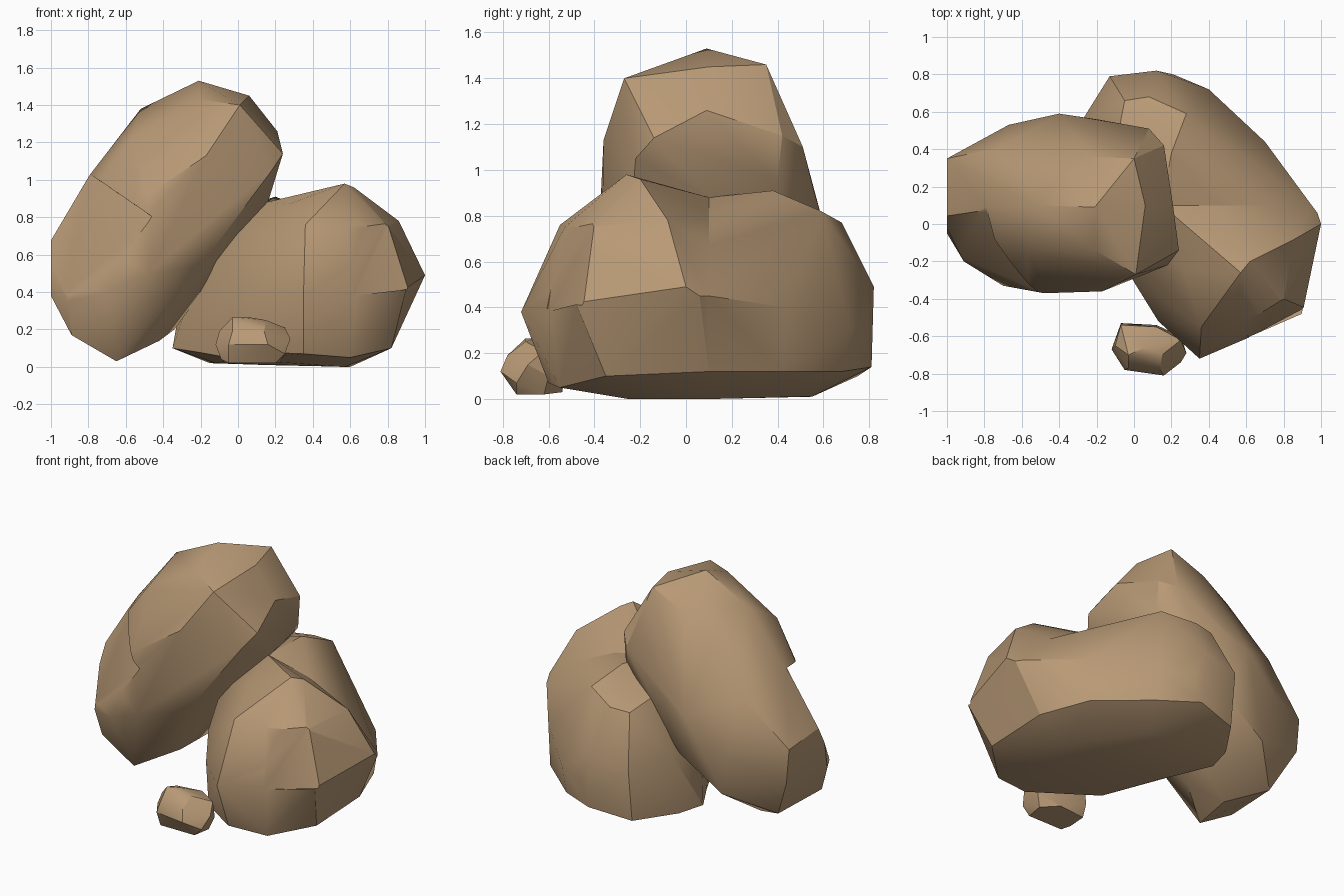
import bpy, bmesh, math
from mathutils import Vector

stone = bpy.data.materials.new("tan stone")
stone.diffuse_color = (0.48, 0.32, 0.18, 1)


def add_hull(bm, pts):
    """Wrap a chiselled convex skin round a few corner points."""
    vs = [bm.verts.new(p) for p in pts]
    res = bmesh.ops.convex_hull(bm, input=vs)
    inner = [g for g in res["geom_interior"] if isinstance(g, bmesh.types.BMVert)]
    bmesh.ops.delete(bm, geom=inner, context='VERTS')


def boulder(name, lobes, seam_y=None):
    """One or two hulls; two lobes are welded along the ring at seam_y."""
    bm = bmesh.new()
    for pts in lobes:
        add_hull(bm, pts)
    if seam_y is not None:
        seam = [f for f in bm.faces
                if all(abs(v.co.y - seam_y) < 1e-4 for v in f.verts)]
        bmesh.ops.delete(bm, geom=seam, context='FACES')
        bmesh.ops.remove_doubles(bm, verts=bm.verts[:], dist=1e-4)
    bmesh.ops.recalc_face_normals(bm, faces=bm.faces[:])
    me = bpy.data.meshes.new(name)
    bm.to_mesh(me)
    bm.free()
    me.materials.append(stone)
    ob = bpy.data.objects.new(name, me)
    bpy.context.collection.objects.link(ob)
    return ob


def select(ob):
    bpy.ops.object.select_all(action='DESELECT')
    ob.select_set(True)
    bpy.context.view_layer.objects.active = ob


def chip(ob, quad, centre, depth):
    """Knock a shallow flake off the surface inside the given outline."""
    q = [Vector(p) for p in quad]
    n = (q[1] - q[0]).cross(q[2] - q[0]).normalized()
    if n.dot(q[0] - Vector(centre)) < 0:
        n = -n
    cutter = boulder("chip_cutter", [[p - n * depth for p in q] + [p + n * 0.3 for p in q]])
    cutter.hide_render = True
    mod = ob.modifiers.new("chip", 'BOOLEAN')
    mod.operation = 'DIFFERENCE'
    mod.solver = 'EXACT'
    mod.object = cutter
    select(ob)
    bpy.ops.object.modifier_apply(modifier=mod.name)
    bpy.data.objects.remove(cutter)


def finish(ob):
    select(ob)
    bpy.ops.object.shade_smooth_by_angle(angle=math.radians(28))


# Tall boulder leaning to the right
leaning = boulder("leaning_boulder", [[
    # upper end
    (-.21, .09, 1.53), (-.24, .36, 1.36), (0, .35, 1.46), (.06, .10, 1.45), (.21, .09, 1.26),
    (.24, -.14, 1.14), (.16, .42, 1.15), (.01, -.27, 1.40), (-.21, -.14, 1.43),
    # left flank
    (-.52, .10, 1.38), (-.44, .35, 1.24), (-.79, .09, 1.03), (-.57, -.14, 1.22),
    (-.71, .41, .93), (-1, 0, .68),
    (-1, .35, .65), (-1, -.05, .38), (-.98, .35, .42), (-.89, -.15, .17), (-.85, .25, .15),
    # foot and underside
    (-.65, -.16, .03), (-.62, .10, .05), (-.42, 0, .14), (-.34, .20, .20),
    (.16, .10, .88), (.16, .40, .95), (-.20, -.26, .54), (.18, -.22, 1.05),
    # front and back faces
    (-.17, -.36, 1.13), (-.48, -.37, .92), (-.48, -.37, .50), (-.70, -.33, .40),
    (-.91, -.20, .35), (-.68, -.25, .82),
    (-.40, .59, .80), (-.67, .53, .60), (-.20, .56, .90), (.08, .51, 1.10),
    (-.60, .48, .30), (-.30, .50, .50)]])
chip(leaning, [(-.79, .09, 1.03), (-.44, -.38, .79), (-.68, -.37, .46),
               (-1.0, -.25, .10), (-1.2, .09, .45)], (-.4, .1, .7), -.012)
finish(leaning)

# Broad boulder on the right, two lobes with a saddle between them
ring = [(.95, .1, .45), (.75, .1, .67), (.45, .1, .81), (.15, .1, .88), (-.18, .1, .60),
        (-.22, .1, .08), (-.12, .1, .02), (.60, .1, 0), (.82, .1, .12)]
front = [(.57, -.26, .98), (.62, -.20, .96), (.80, -.42, .75), (.86, -.08, .78),
         (.90, -.48, .42), (1, 0, .49), (.98, .06, .45), (.63, -.60, .40),
         (.57, -.53, .75), (.36, -.55, .76), (.35, -.72, .38), (.35, -.60, .07),
         (.60, -.55, .05), (.82, -.35, .10), (.57, -.25, 0), (.13, -.52, .40),
         (.10, -.45, .08), (0, -.31, .50), (0, -.30, .04), (.27, -.25, .87)]
back = [(.20, .38, .91), (.28, .59, .82), (.08, .68, .77), (-.05, .66, .76),
        (-.13, .79, .45), (.12, .82, .49), (.15, .81, .14), (.21, .80, .30),
        (.40, .72, .30), (.40, .68, .12), (.70, .44, .40), (.70, .42, .12),
        (-.28, .55, .50), (-.35, .32, .10), (-.30, .50, .10), (-.13, .75, .10),
        (.15, .55, .01), (.30, .50, .01), (-.15, .40, .02), (-.10, .40, .82)]
broad = boulder("broad_boulder", [front + ring, ring + back], seam_y=.1)
chip(broad, [(.58, -.57, .76), (.82, -.42, .78), (.95, -.46, .42), (.63, -.63, .39)],
     (.4, 0, .4), .03)
finish(broad)

# Small pebble in front
pebble = boulder("pebble", [[
    (-.12, -.67, .12), (-.10, -.65, .19), (-.03, -.70, .265), (.06, -.66, .265),
    (-.07, -.54, .20), (.12, -.55, .22), (.15, -.70, .25), (.25, -.62, .21),
    (.28, -.69, .15), (.25, -.60, .10), (.25, -.74, .07), (.16, -.81, .12),
    (.14, -.78, .19), (-.05, -.78, .12), (-.03, -.77, .19), (-.09, -.70, .04),
    (-.05, -.74, .02), (.20, -.74, .02), (.22, -.62, .02), (-.07, -.56, .03),
    (-.07, -.53, .11), (.12, -.54, .03)]])
finish(pebble)
